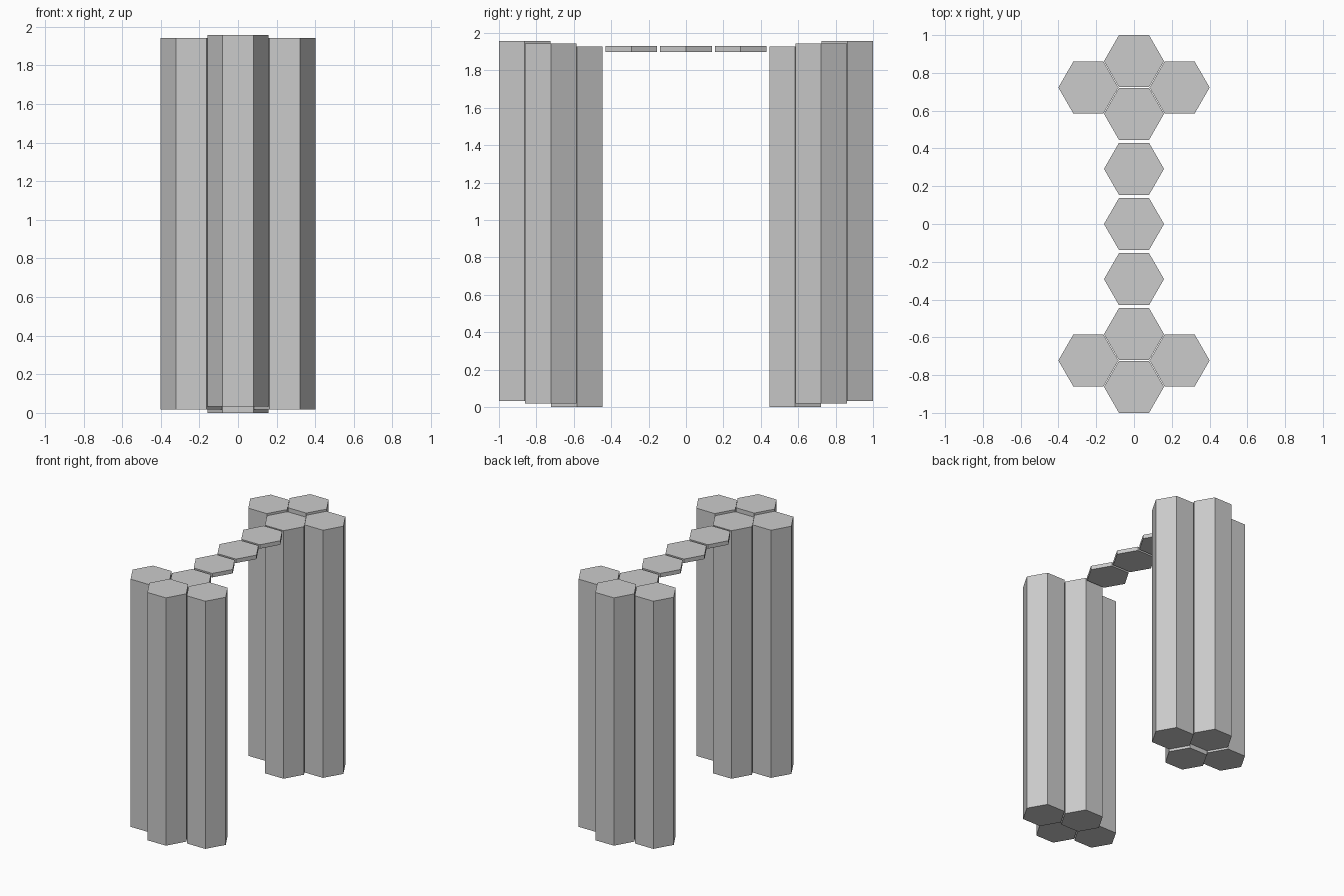
import bpy, math

if "Cube" in bpy.data.objects:
    bpy.data.objects.remove(bpy.data.objects["Cube"])

R = 0.159  # hexagon corner radius


def hex_prism(name, x, y, z0, z1):
    # flat sides face +-y, corners point along +-x
    bpy.ops.mesh.primitive_cylinder_add(
        vertices=6, radius=R, depth=z1 - z0, end_fill_type='NGON',
        location=(x, y, (z0 + z1) / 2), rotation=(0, 0, math.radians(30)))
    ob = bpy.context.object
    ob.name = name
    bpy.ops.object.transform_apply(location=False, rotation=True, scale=True)
    return ob


# four-column pillar at each end, mirrored in y
for label, s in (("front", -1), ("back", 1)):
    hex_prism(label + "_outer_column", 0, s * 0.8623, 0.032, 1.958)
    hex_prism(label + "_inner_column", 0, s * 0.583, 0.0, 1.928)
    for side, d in (("left", -1), ("right", 1)):
        hex_prism(f"{label}_{side}_column", d * 0.2415, s * 0.7225, 0.018, 1.943)

# floating hexagonal stepping slabs across the gap
for i in (-1, 0, 1):
    hex_prism(f"bridge_slab_{i + 2}", 0, i * 0.292, 1.899, 1.93)
